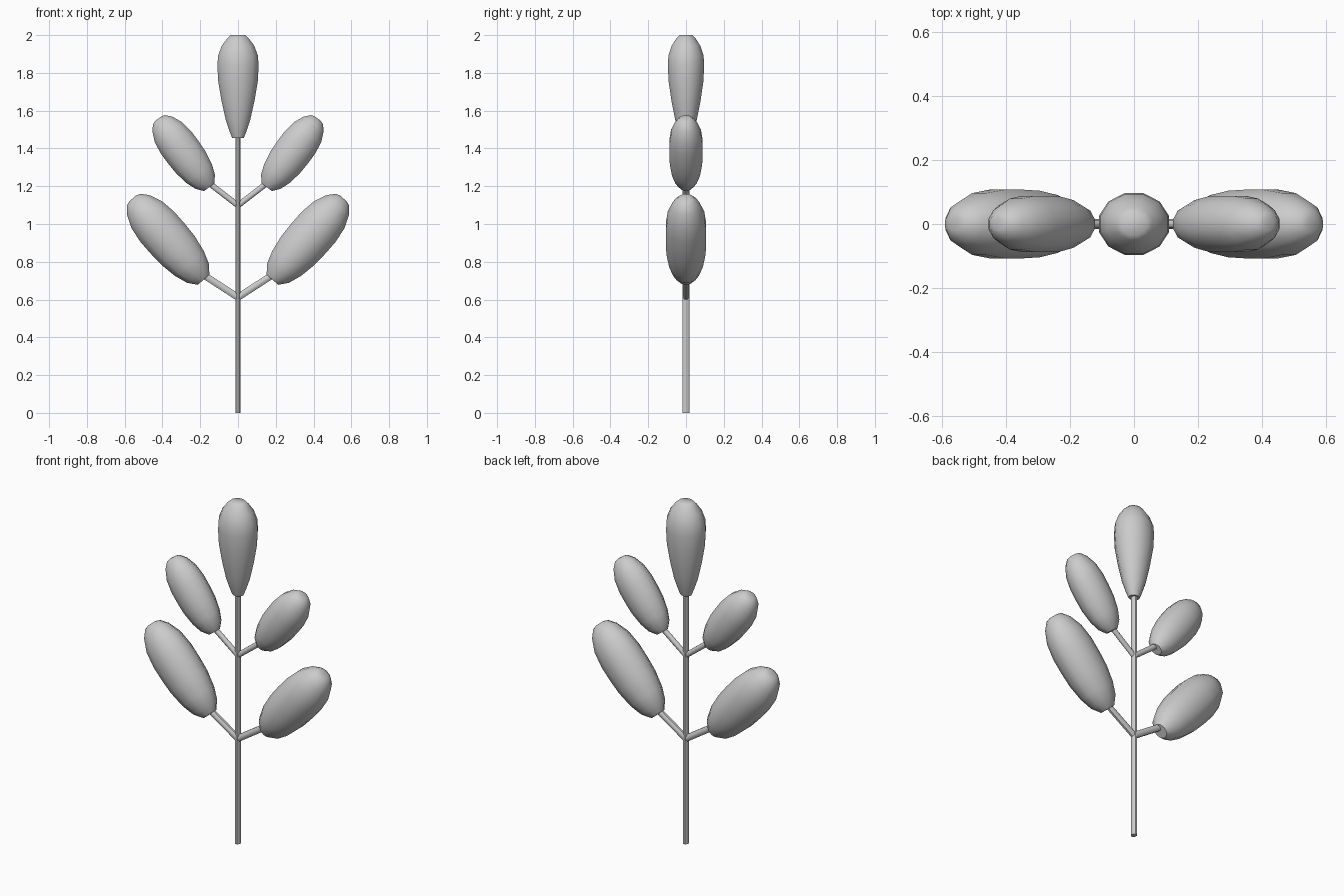
import bpy, bmesh, math
from mathutils import Vector

if "Cube" in bpy.data.objects:
    bpy.data.objects.remove(bpy.data.objects["Cube"])

# (fraction of length, fraction of radius)
SLIM = [(0, .28), (.06, .4), (.18, .6), (.36, .8), (.55, .96), (.7, 1), (.8, .97), (.9, .78), (.97, .52), (1, .36)]
FULL = [(0, .34), (.08, .64), (.2, .84), (.36, .97), (.5, 1), (.65, 1), (.8, .9), (.92, .66), (.985, .4), (1, .2)]


def lathe(name, a, b, profile, rx, ry, sides):
    """Closed elliptical body from a to b, both in the xz plane."""
    a, b = Vector(a), Vector(b)
    axis = b - a
    v = Vector((0, 1, 0))
    u = v.cross(axis.normalized())
    bm = bmesh.new()
    rings = []
    for t, r in profile:
        ring = []
        for i in range(sides):
            ang = 2 * math.pi * (i + .5) / sides
            k = r / math.cos(math.pi / sides)
            ring.append(bm.verts.new(a + axis * t + u * rx * k * math.cos(ang) + v * ry * k * math.sin(ang)))
        rings.append(ring)
    for lo, hi in zip(rings, rings[1:]):
        for i in range(sides):
            j = (i + 1) % sides
            bm.faces.new((lo[i], lo[j], hi[j], hi[i]))
    bm.faces.new(rings[0][::-1])
    bm.faces.new(rings[-1])
    bmesh.ops.recalc_face_normals(bm, faces=bm.faces)
    me = bpy.data.meshes.new(name)
    bm.to_mesh(me)
    bm.free()
    ob = bpy.data.objects.new(name, me)
    bpy.context.collection.objects.link(ob)
    bpy.ops.object.select_all(action='DESELECT')
    ob.select_set(True)
    bpy.context.view_layer.objects.active = ob
    bpy.ops.object.shade_smooth_by_angle(angle=math.radians(50))
    return ob


ROD = [(0, 1), (1, 1)]

# Trunk and crown leaf
lathe("trunk", (0, 0, 0), (0, 0, 1.5), ROD, .014, .0175, 8)
lathe("top_leaf", (0, 0, 1.455), (0, 0, 2), SLIM, .109, .096, 12)

# Paired branches and leaves
for side, s in (("right", 1), ("left", -1)):
    lathe("lower_branch_" + side, (0, 0, .612), (s * .21, 0, .748), ROD, .018, .015, 8)
    lathe("lower_leaf_" + side, (s * .182, 0, .705), (s * .558, 0, 1.135), FULL, .12, .107, 12)
    lathe("upper_branch_" + side, (0, 0, 1.098), (s * .18, 0, 1.237), ROD, .015, .013, 8)
    lathe("upper_leaf_" + side, (s * .152, 0, 1.195), (s * .422, 0, 1.558), FULL, .1, .088, 12)
